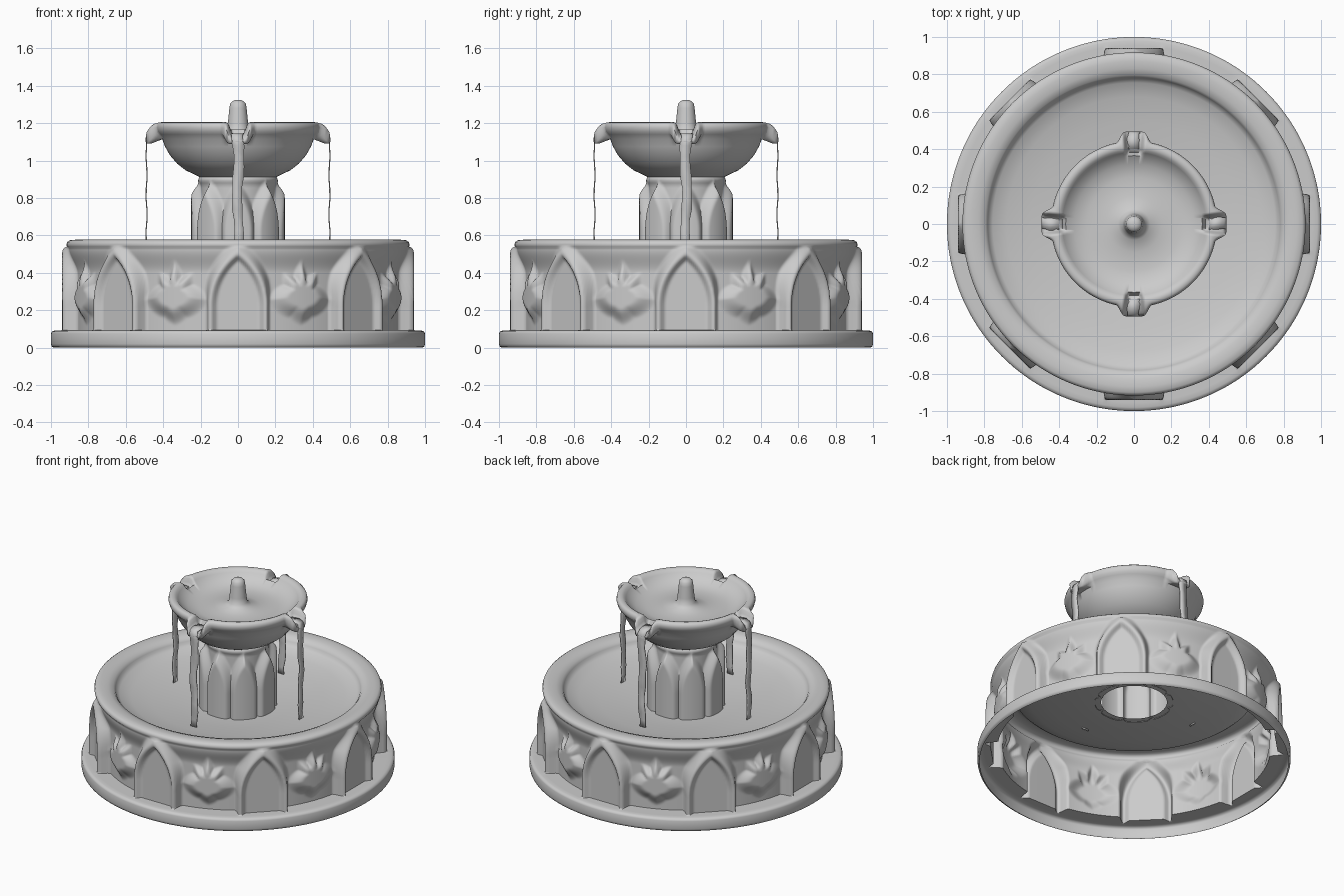
import bpy, bmesh, math
from math import pi, sin, cos, hypot

old = bpy.data.objects.get("Cube")
if old:
    bpy.data.objects.remove(old)

stone = bpy.data.materials.new("grey_stone")
stone.use_nodes = True
stone.diffuse_color = (0.6, 0.6, 0.6, 1)
stone.node_tree.nodes["Principled BSDF"].inputs["Base Color"].default_value = (0.6, 0.6, 0.6, 1)


def ramp(x, a, b):
    t = max(0, min(1, (x - a) / (b - a)))
    return t * t * (3 - 2 * t)


def sector(angle, count):
    """Angle measured from the middle of the nearest of count equal sectors."""
    step = 2 * pi / count
    return (angle + step / 2) % step - step / 2


def pointed_arch(u, z, half, spring, peak):
    """Distance inside (+) or outside (-) a pointed arch."""
    u, h = abs(u), peak - spring
    if z < spring:
        return half - u
    radius = (half * half + h * h) / (2 * half)
    return radius - hypot(u + radius - half, z - spring)


def finish(name, bm, angle=80):
    mesh = bpy.data.meshes.new(name)
    bm.to_mesh(mesh)
    bm.free()
    mesh.materials.append(stone)
    ob = bpy.data.objects.new(name, mesh)
    bpy.context.collection.objects.link(ob)
    bpy.ops.object.select_all(action='DESELECT')
    ob.select_set(True)
    bpy.context.view_layer.objects.active = ob
    bpy.ops.object.shade_smooth_by_angle(angle=math.radians(angle))
    return ob


def lathe(name, profile, segments, shape):
    """Turn a profile round z; shape moves each point by its angle."""
    bm = bmesh.new()
    rings = []
    for r0, z0 in profile:
        ring = []
        for i in range(segments):
            a = 2 * pi * i / segments
            r, z = shape(a, r0, z0)
            ring.append(bm.verts.new((r * cos(a), r * sin(a), z)))
        rings.append(ring)
    for low, high in zip(rings, rings[1:]):
        for i in range(segments):
            j = (i + 1) % segments
            bm.faces.new((low[i], low[j], high[j], high[i]))
    bmesh.ops.remove_doubles(bm, verts=bm.verts, dist=0.0002)
    return finish(name, bm)


# Leaf outline: angle from the top tip and reach, mirrored left to right
LEAF = [(0, .18), (20, .10), (40, .15), (60, .11), (98, .18), (128, .15), (152, .13), (180, .15)]


def leaf_height(u, z):
    rho = hypot(u, z)
    a = math.degrees(math.atan2(abs(u), z))
    for (a0, r0), (a1, r1) in zip(LEAF, LEAF[1:]):
        if a <= a1:
            reach = r0 + (r1 - r0) * (a - a0) / (a1 - a0)
            break
    return 0.042 * ramp(1 - rho / reach, -0.1, 0.55)


WALL_LOW, WALL_HIGH = 0.094, 0.53


def carved_wall(a, r, z):
    if r < 0.86 or not WALL_LOW <= z <= WALL_HIGH:
        return r, z
    r = 0.872 + 0.034 * ramp(z, 0.40, 0.53)
    # Eight pointed niches with a raised moulding
    b = sector(a, 8)
    d = pointed_arch(0.94 * math.tan(b), z, 0.158, 0.22, 0.515)
    soft = 0.028 + 0.03 * ramp(z, 0.2, 0.4)
    frame = 0.94 / cos(b)
    out = r + (frame - r) * ramp(d, -soft, 0.006)
    out -= 0.03 * ramp(d, 0.012, 0.045)
    # Leaves in between
    c = sector(a + pi / 8, 8)
    out += leaf_height(0.9 * c, z - 0.28)
    return out, z


# Basin: base step, carved wall, rounded rim and shallow bowl
rows = 58
wall = [(0.88, WALL_LOW + (WALL_HIGH - WALL_LOW) * i / rows) for i in range(rows + 1)]
basin = [(.985, 0), (.997, .006), (1, .02), (1, .075), (.995, .086), (.98, .092), (.955, .0925)]
basin += wall
basin += [(.915, .541), (.917, .552), (.913, .565), (.9, .574), (.87, .577), (.83, .574),
          (.795, .562), (.782, .545), (.776, .53), (.755, .515), (.68, .492), (.55, .47),
          (.4, .452), (.3, .442), (.21, .438)]
lathe("basin", basin, 576, carved_wall)


# Column: eight bulging pointed panels
def panelled(a, r, z):
    d = pointed_arch(0.25 * sector(a, 8), z, 0.1, 0.62, 0.86)
    return r + 0.05 * ramp(d, -0.03, 0.035), z


column = [(.2, .435 + .0102 * i) for i in range(43)]
column += [(.205, .88), (.212, .892), (.21, .905), (.2, .918)]
lathe("column", column, 192, panelled)


# Upper bowl: four open, drooping spouts pulled out of the rim
def spouts(a, r, z):
    u = abs(0.46 * sin(sector(a, 4)))
    if r < 0.36 or z < 1.1:
        return r, z
    arm = 1 - ramp(u, 0.045, 0.1)
    channel = 1 - ramp(u, 0.03, 0.065)
    lip = ramp(r, 0.405, 0.435)
    pull = 0.052 - 0.016 * ramp(z, 1.175, 1.2)
    if z < 1.175:
        z -= 0.065 * arm * lip
    else:
        z -= 0.06 * channel + 0.012 * arm * lip
    return r + pull * arm * lip, z


bowl = [(.2, .91), (.23, .925), (.28, .948), (.325, .983), (.365, 1.03), (.39, 1.075),
        (.405, 1.115), (.425, 1.14), (.438, 1.155), (.444, 1.178), (.44, 1.195), (.43, 1.204),
        (.412, 1.206), (.396, 1.2), (.383, 1.185), (.365, 1.165), (.32, 1.135), (.25, 1.12),
        (.15, 1.125), (.085, 1.14), (.06, 1.16), (.054, 1.2), (.046, 1.28), (.042, 1.305),
        (.03, 1.318), (.015, 1.324), (0, 1.325)]
lathe("upper_bowl_and_finial", bowl, 320, spouts)

# Falling water: a thin wavering ribbon below each spout
for k, side in enumerate(("left", "back", "right", "front")):
    bm = bmesh.new()
    turn = k * pi / 2
    pairs = []
    path = [(.40, 1.146), (.45, 1.145), (.482, 1.136), (.494, 1.11)]
    path += [(.492 + .003 * sin(i * 1.7), 1.08 - .057 * i) for i in range(12)]
    for i, (r, z) in enumerate(path):
        half = 0.032 - 0.0006 * i + 0.003 * sin(i * 2.1)
        mid = 0.006 * sin(i * 0.9 + k)
        pairs.append([bm.verts.new((r * cos(turn) - t * sin(turn), r * sin(turn) + t * cos(turn), z))
                      for t in (mid - half, mid + half)])
    for p, q in zip(pairs, pairs[1:]):
        bm.faces.new((p[0], p[1], q[1], q[0]))
    bmesh.ops.recalc_face_normals(bm, faces=bm.faces)
    water = finish("water_stream_" + side, bm)
    water.modifiers.new("thickness", 'SOLIDIFY').thickness = 0.006
